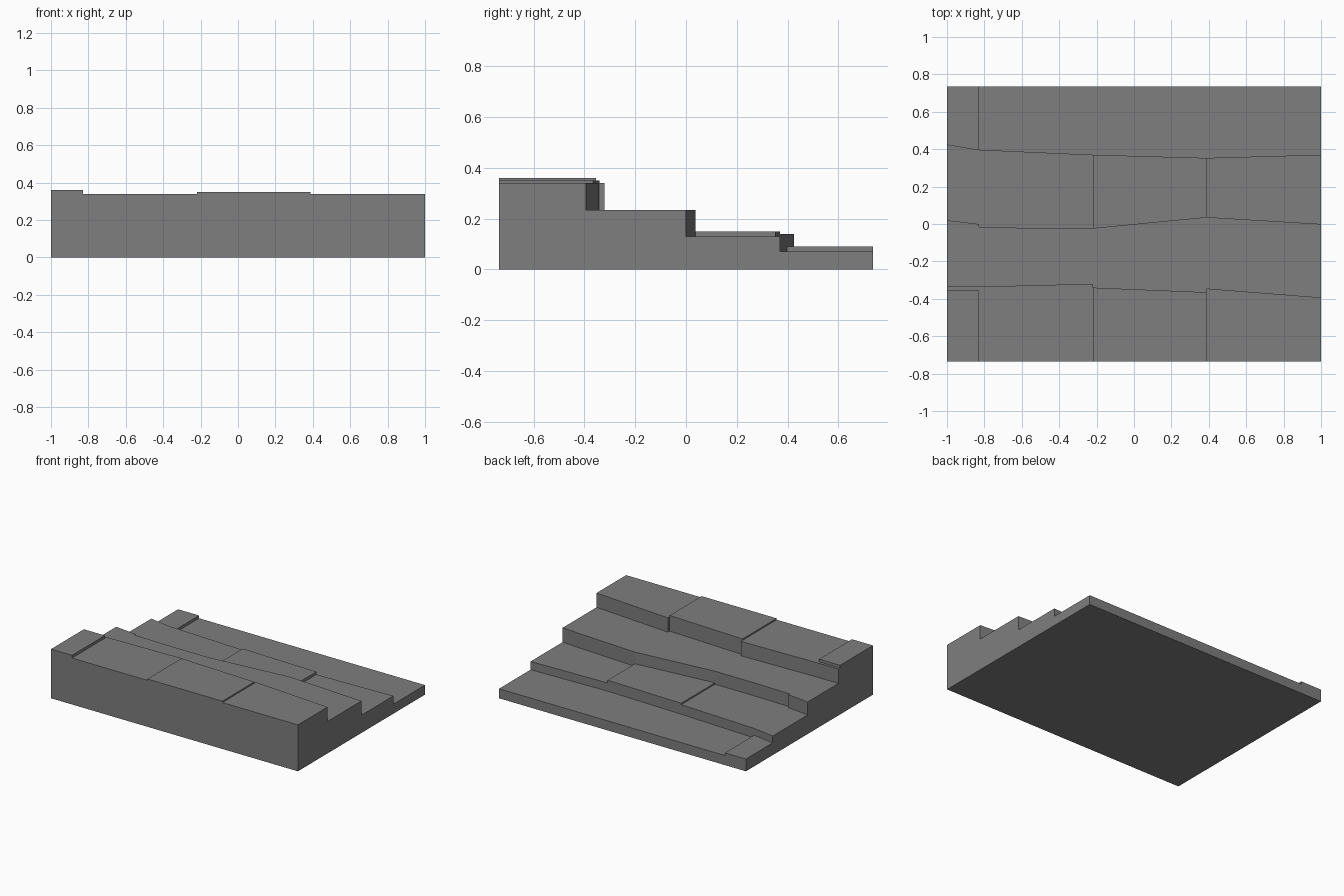
import bpy
import bmesh
import math

if "Cube" in bpy.data.objects:
    bpy.data.objects.remove(bpy.data.objects["Cube"])

D = 0.735  # half depth

# Each column: left x, right x, then terraces from front to back as
# (rear edge y at left x, rear edge y at right x, top height)
COLUMNS = [
    (-1.0, -0.83, [(-0.355, -0.355, 0.36), (-0.335, -0.335, 0.34),
                   (0.02, 0.0, 0.235), (0.425, 0.397, 0.14), (D, D, 0.09)]),
    (-0.83, -0.55, [(-0.335, -0.328, 0.34), (-0.015, -0.022, 0.235),
                    (0.397, 0.385, 0.14), (D, D, 0.07)]),
    (-0.55, -0.22, [(-0.328, -0.32, 0.34), (-0.022, -0.022, 0.235),
                    (0.385, 0.37, 0.14), (D, D, 0.07)]),
    (-0.22, 0.388, [(-0.34, -0.365, 0.35), (-0.022, 0.037, 0.235),
                    (0.37, 0.353, 0.15), (D, D, 0.07)]),
    (0.388, 1.0, [(-0.345, -0.393, 0.34), (0.037, 0.0, 0.235),
                  (0.353, 0.37, 0.13), (D, D, 0.07)]),
]


def stair_profile(bm, x, steps, side):
    """Closed stair outline in the plane at x."""
    pts, y = [(-D, 0)], -D
    for step in steps:
        pts += [(y, step[2]), (step[side], step[2])]
        y = step[side]
    pts.append((D, 0))
    return [bm.verts.new((x, py, pz)) for py, pz in pts]


def terrace_column(name, x0, x1, steps):
    """Loft a solid between the stair outlines at both ends."""
    bm = bmesh.new()
    a = stair_profile(bm, x0, steps, 0)
    b = stair_profile(bm, x1, steps, 1)
    bm.faces.new(a)
    bm.faces.new(b)
    for i in range(len(a)):
        j = (i + 1) % len(a)
        bm.faces.new((a[i], a[j], b[j], b[i]))
    bmesh.ops.recalc_face_normals(bm, faces=bm.faces)
    mesh = bpy.data.meshes.new(name)
    bm.to_mesh(mesh)
    bm.free()
    ob = bpy.data.objects.new(name, mesh)
    bpy.context.collection.objects.link(ob)
    return ob


# Stepped ground columns
parts = [terrace_column("terrace_column", *c) for c in COLUMNS]
ground = parts[0]
ground.name = "stepped_terrain"
bpy.context.view_layer.objects.active = ground

# Fuse them into one solid
for part in parts[1:]:
    mod = ground.modifiers.new("fuse", 'BOOLEAN')
    mod.operation = 'UNION'
    mod.solver = 'EXACT'
    mod.object = part
    bpy.ops.object.modifier_apply(modifier=mod.name)
    bpy.data.objects.remove(part)

# Merge coplanar faces left by the joins
bm = bmesh.new()
bm.from_mesh(ground.data)
bmesh.ops.remove_doubles(bm, verts=bm.verts, dist=0.0001)
bmesh.ops.dissolve_limit(bm, angle_limit=math.radians(0.5),
                         verts=bm.verts, edges=bm.edges)
bm.to_mesh(ground.data)
bm.free()

# Dark grey stone
stone = bpy.data.materials.new("dark_stone")
stone.diffuse_color = (0.21, 0.21, 0.21, 1)
stone.use_nodes = True
stone.node_tree.nodes["Principled BSDF"].inputs["Base Color"].default_value = stone.diffuse_color
ground.data.materials.clear()
ground.data.materials.append(stone)
